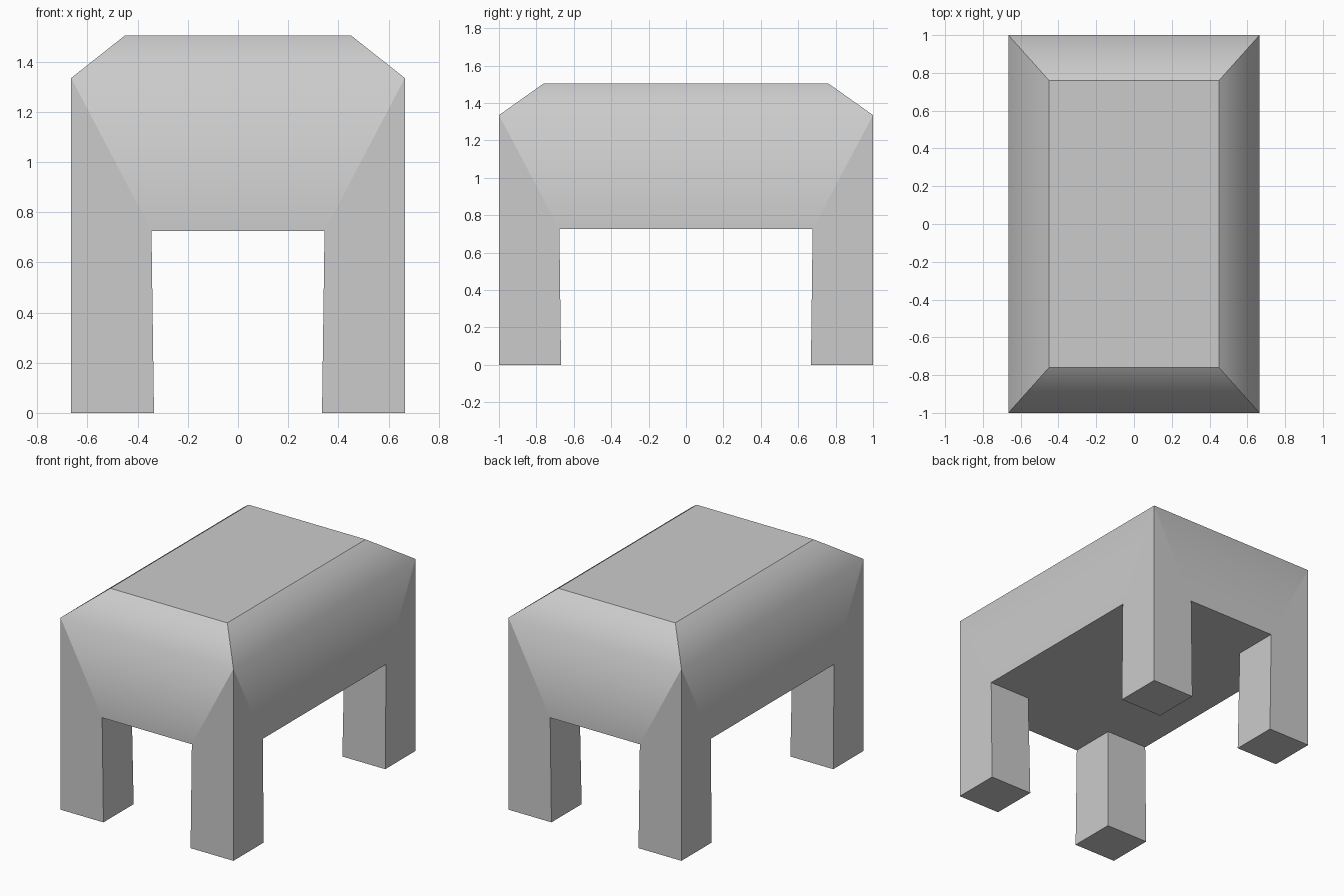
import bpy, bmesh

if "Cube" in bpy.data.objects:
    bpy.data.objects.remove(bpy.data.objects["Cube"])

W, D = 0.665, 1.0          # outer half width / depth
# vertex levels: half width, half depth, height
LEVELS = {
    "top": (0.45, 0.76, 1.505),
    "shoulder": (W, D, 1.335),
    "foot_out": (W, D, 0.0),
    "foot_in": (0.335, 0.668, 0.0),
    "foot_x": (0.335, D, 0.0),
    "foot_y": (W, 0.668, 0.0),
    "arch_in": (0.345, 0.677, 0.725),
    "arch_x": (0.345, D, 0.725),
    "arch_y": (W, 0.677, 0.725),
}
CORNERS = [(-1, -1), (1, -1), (1, 1), (-1, 1)]

bm = bmesh.new()
v = {}
for c in CORNERS:
    for name, (x, y, z) in LEVELS.items():
        v[name, c] = bm.verts.new((c[0] * x, c[1] * y, z))


def face(keys, smooth=False):
    f = bm.faces.new([v[k] for k in keys])
    f.smooth = smooth
    return f


soft_edges = []
# Flat top and underside
face([("top", c) for c in CORNERS])
face([("arch_in", c) for c in CORNERS])

# Four sides: sloped shoulder, wall above the arch, underside strip
for i, a in enumerate(CORNERS):
    b = CORNERS[(i + 1) % 4]
    arch = "arch_x" if a[1] == b[1] else "arch_y"
    face([("top", a), ("top", b), ("shoulder", b), ("shoulder", a)], True)
    face([("shoulder", a), ("shoulder", b), (arch, b), (arch, a)], True)
    face([(arch, a), (arch, b), ("arch_in", b), ("arch_in", a)])
    soft_edges.append(bm.edges.get((v["shoulder", a], v["shoulder", b])))

# Four legs: two outer panels, two inner panels, sole
for c in CORNERS:
    for s in ("x", "y"):
        face([("shoulder", c), ("arch_" + s, c), ("foot_" + s, c), ("foot_out", c)])
        face([("arch_" + s, c), ("arch_in", c), ("foot_in", c), ("foot_" + s, c)])
    face([("foot_out", c), ("foot_x", c), ("foot_in", c), ("foot_y", c)])

# Only the shoulder-to-wall edges are shaded smooth
for e in bm.edges:
    e.smooth = e in soft_edges
bmesh.ops.recalc_face_normals(bm, faces=bm.faces[:])

mesh = bpy.data.meshes.new("stool")
bm.to_mesh(mesh)
bm.free()
obj = bpy.data.objects.new("stool", mesh)
bpy.context.collection.objects.link(obj)
